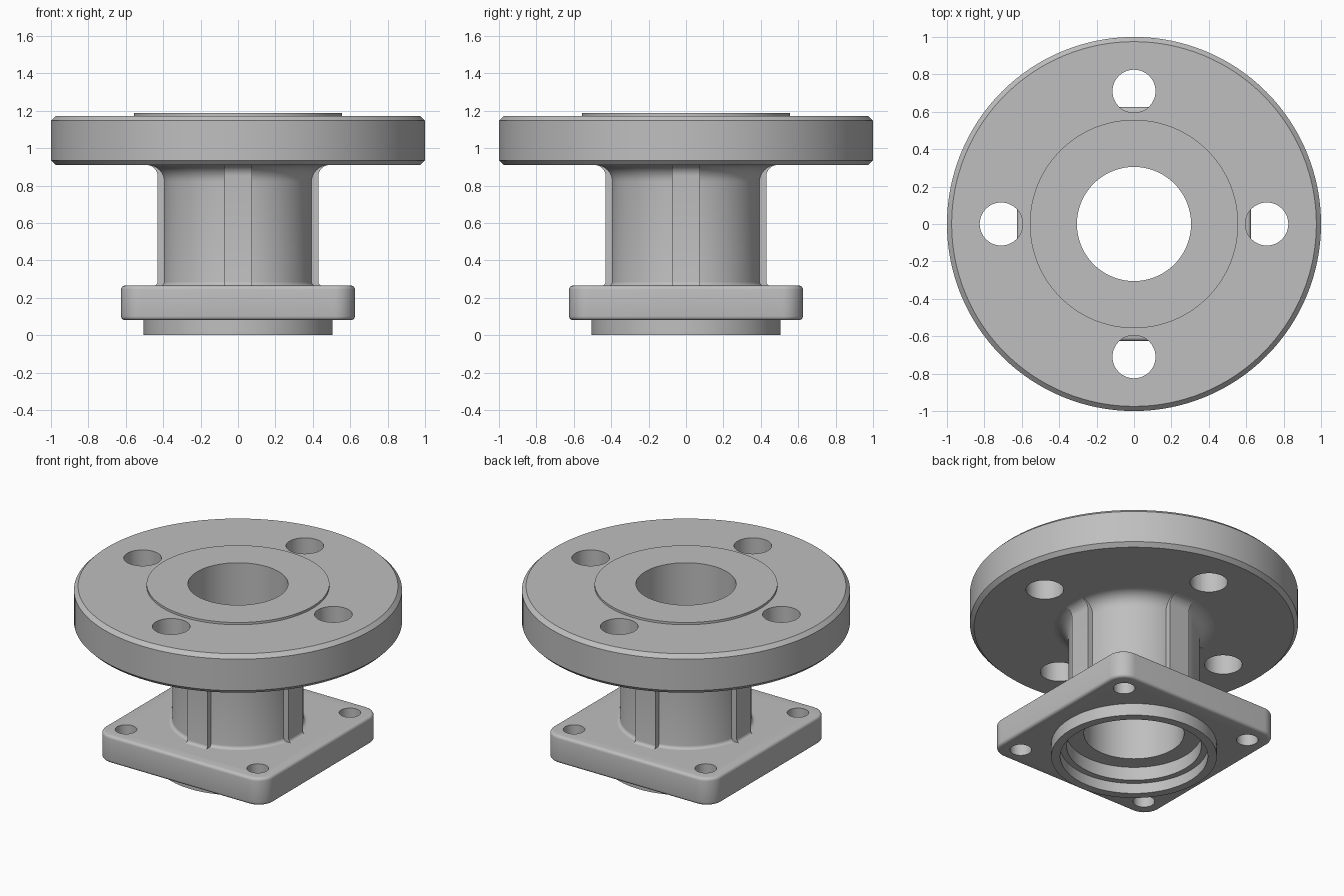
import bpy, bmesh, math
from mathutils import Matrix

cube = bpy.data.objects.get("Cube")
if cube:
    bpy.data.objects.remove(cube, do_unlink=True)

steel = bpy.data.materials.new("grey_steel")
steel.use_nodes = True
GREY = (0.52, 0.52, 0.52, 1)
steel.diffuse_color = GREY
steel.node_tree.nodes["Principled BSDF"].inputs["Base Color"].default_value = GREY

BORE = 0.305
FLANGE_Z = 0.91


def finish(bm, name):
    """Turn a bmesh into a named object."""
    bmesh.ops.recalc_face_normals(bm, faces=bm.faces)
    mesh = bpy.data.meshes.new(name)
    bm.to_mesh(mesh)
    bm.free()
    mesh.materials.append(steel)
    obj = bpy.data.objects.new(name, mesh)
    bpy.context.collection.objects.link(obj)
    return obj


def lathe(name, profile, steps=128):
    """Revolve a closed (radius, z) profile about the z axis."""
    bm = bmesh.new()
    verts = [bm.verts.new((r, 0, z)) for r, z in profile]
    edges = [bm.edges.new((a, b)) for a, b in zip(verts, verts[1:] + verts[:1])]
    bmesh.ops.spin(bm, geom=verts + edges, cent=(0, 0, 0), axis=(0, 0, 1),
                   angle=math.tau, steps=steps)
    bmesh.ops.remove_doubles(bm, verts=bm.verts, dist=1e-4)
    return finish(bm, name)


def arc(cx, cz, radius, start, end, n=8):
    """Points of an arc in the (radius, z) plane, angles in degrees."""
    angles = [math.radians(start + (end - start) * i / n) for i in range(n + 1)]
    return [(cx + radius * math.cos(a), cz + radius * math.sin(a)) for a in angles]


def activate(obj):
    bpy.ops.object.select_all(action='DESELECT')
    obj.select_set(True)
    bpy.context.view_layer.objects.active = obj


def cut(obj, cutter):
    """Subtract the cutter and discard it."""
    cutter.hide_render = True
    mod = obj.modifiers.new("cut", 'BOOLEAN')
    mod.operation, mod.solver, mod.object = 'DIFFERENCE', 'EXACT', cutter
    activate(obj)
    bpy.ops.object.modifier_apply(modifier=mod.name)
    bpy.data.objects.remove(cutter, do_unlink=True)


def drill(obj, positions, radius, z):
    """Cut vertical through holes."""
    for x, y in positions:
        bm = bmesh.new()
        bmesh.ops.create_cone(bm, cap_ends=True, segments=48, radius1=radius,
                              radius2=radius, depth=0.6,
                              matrix=Matrix.Translation((x, y, z)))
        cut(obj, finish(bm, "hole_cutter"))


# Round pipe flange with chamfered rims and a raised sealing face
flange = lathe("pipe_flange", [
    (BORE, FLANGE_Z), (0.975, FLANGE_Z), (1, 0.935), (1, 1.147), (0.975, 1.172),
    (0.557, 1.172), (0.557, 1.187), (BORE, 1.187)])
drill(flange, [(0.71, 0), (-0.71, 0), (0, 0.71), (0, -0.71)], 0.115, 1.05)

# Neck tube, filleted into the flange and the plate
neck = lathe("neck", [(BORE, 0.265)] + arc(0.42, 0.285, 0.02, 270, 180, 4)
             + arc(0.49, 0.82, 0.09, 180, 90) + [(BORE, FLANGE_Z)])

# Four flat ribs along the neck
rib_profile = ([(0.37, 0.265)] + arc(0.45, 0.285, 0.02, 270, 180, 4)
               + arc(0.49, 0.85, 0.06, 180, 90) + [(0.37, FLANGE_Z)])
parts = [flange, neck]
for i, side in enumerate(("left", "back", "right", "front")):
    bm = bmesh.new()
    face = bm.faces.new([bm.verts.new((r, -0.075, z)) for r, z in rib_profile])
    ext = bmesh.ops.extrude_face_region(bm, geom=[face])
    moved = [v for v in ext["geom"] if isinstance(v, bmesh.types.BMVert)]
    bmesh.ops.translate(bm, verts=moved, vec=(0, 0.15, 0))
    long_edges = [e for e in bm.edges
                  if abs(e.verts[0].co.z - e.verts[1].co.z) > 0.4
                  and e.verts[0].co.x > 0.4]
    bmesh.ops.bevel(bm, geom=long_edges, offset=0.008, segments=3,
                    profile=0.5, affect='EDGES')
    bmesh.ops.rotate(bm, verts=bm.verts, cent=(0, 0, 0),
                     matrix=Matrix.Rotation(i * math.pi / 2, 3, 'Z'))
    parts.append(finish(bm, side + "_rib"))

# Square mounting plate with rounded corners and softened rims
bm = bmesh.new()
bmesh.ops.create_cube(bm, size=1, matrix=Matrix.Translation((0, 0, 0.173))
                      @ Matrix.Diagonal((1.25, 1.25, 0.184, 1)))
upright = [e for e in bm.edges if abs(e.verts[0].co.z - e.verts[1].co.z) > 0.1]
bmesh.ops.bevel(bm, geom=upright, offset=0.11, segments=10, profile=0.5,
                affect='EDGES')
rims = [e for e in bm.edges if abs(e.verts[0].co.z - e.verts[1].co.z) < 0.01]
bmesh.ops.bevel(bm, geom=rims, offset=0.02, segments=4, profile=0.5,
                affect='EDGES')
plate = finish(bm, "mounting_plate")
drill(plate, [(x, y) for x in (-0.49, 0.49) for y in (-0.49, 0.49)], 0.066, 0.17)

# Stepped socket in the plate, leading into the bore
cut(plate, lathe("socket_cutter", [
    (0, -0.1), (0.45, -0.1), (0.45, 0.0835), (0.41, 0.0835), (0.41, 0.16),
    (BORE, 0.16), (BORE, 0.5), (0, 0.5)]))

# Locating ring under the plate
ring = lathe("locating_ring", [(0.45, 0), (0.505, 0), (0.505, 0.09), (0.41, 0.09),
                               (0.41, 0.07), (0.45, 0.07)])
parts += [plate, ring]

for obj in parts:
    activate(obj)
    bpy.ops.object.shade_smooth_by_angle(angle=math.radians(30))
